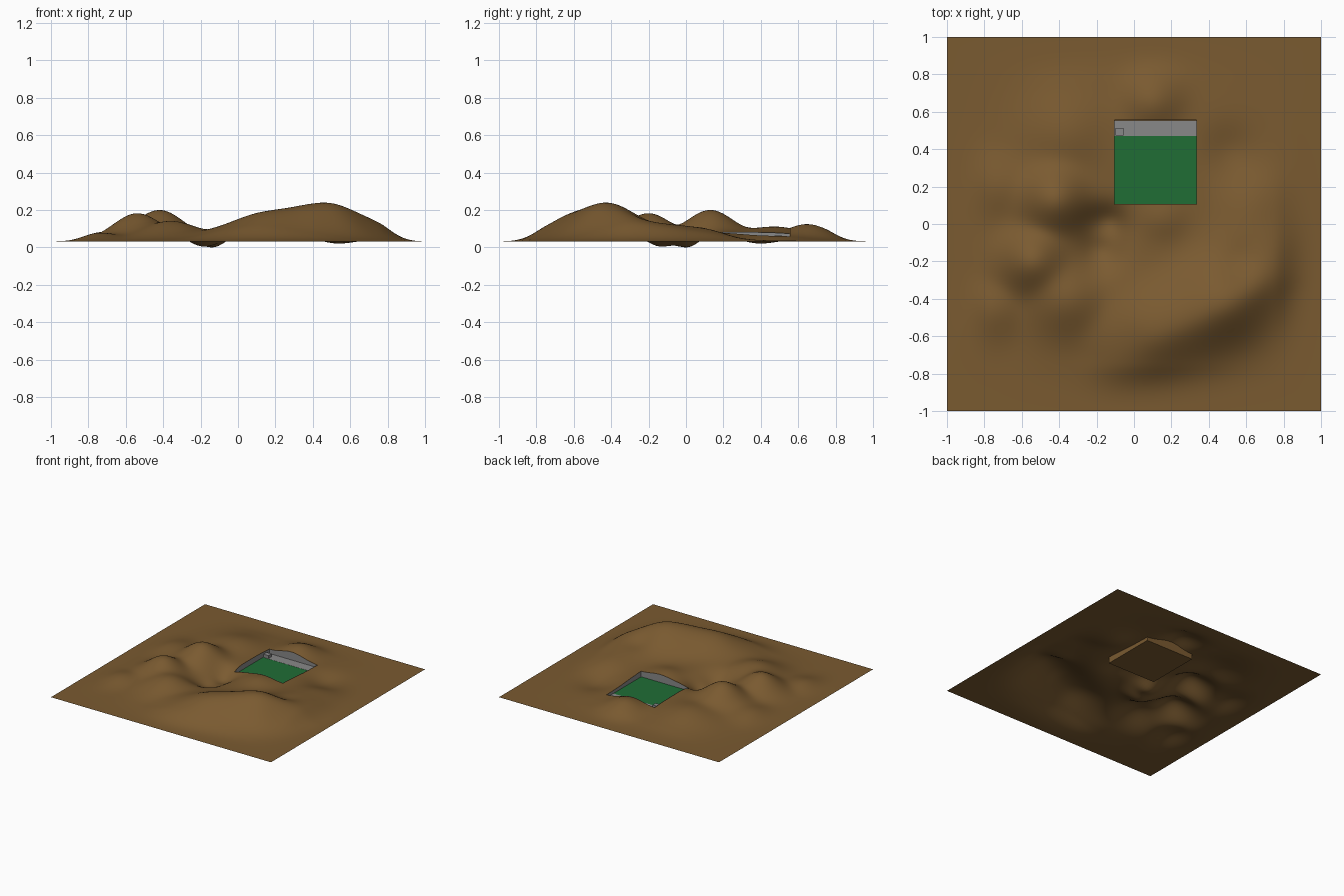
import bpy, bmesh, math

if "Cube" in bpy.data.objects:
    bpy.data.objects.remove(bpy.data.objects["Cube"])

def material(name, col):
    m = bpy.data.materials.new(name)
    m.diffuse_color = (*col, 1)
    m.use_nodes = True
    m.node_tree.nodes["Principled BSDF"].inputs["Base Color"].default_value = m.diffuse_color
    return m

BROWN = material("earth brown", (0.195, 0.103, 0.03))
GREEN = material("grass green", (0.014, 0.155, 0.036))
GREY = material("concrete grey", (0.25, 0.25, 0.25))

# pit limits, floor height and level of the flat land
X0, X1, Y0, Y1 = -0.105, 0.335, 0.105, 0.555
FLOOR, BASE = 0.035, 0.033

# hills: x, y, height, radius
HILLS = [(-0.42, 0.13, 0.165, 0.19), (-0.54, -0.2, 0.148, 0.18),
         (-0.36, -0.40, 0.105, 0.21), (-0.74, -0.45, 0.045, 0.16),
         (-0.70, 0.2, 0.05, 0.18), (0.10, 0.65, 0.09, 0.17),
         (0.16, 0.04, 0.065, 0.16), (0.62, 0.08, 0.06, 0.22),
         (-0.36, 0.48, 0.075, 0.24)]
# hollows: x, y, bottom level relative to the flat land, radius, strength
HOLLOWS = [(-0.18, -0.13, -0.028, 0.12, 1), (-0.14, 0.0, -0.033, 0.10, 1),
           (0.54, 0.40, -0.012, 0.15, 1), (0.57, -0.17, 0.06, 0.14, 0.5)]
# ridge line: x, y, height
RIDGE = [(-0.02, -0.66, 0.08), (0.14, -0.57, 0.165), (0.34, -0.49, 0.195),
         (0.48, -0.42, 0.218), (0.58, -0.31, 0.175), (0.64, -0.12, 0.09)]


def ridge(x, y):
    # blend closely spaced samples so that the ridge has no creases
    total = 0
    n = 6
    for (ax, ay, ah), (bx, by, bh) in zip(RIDGE, RIDGE[1:]):
        for k in range(n):
            t = k / n
            px, py = x - ax - t * (bx - ax), y - ay - t * (by - ay)
            r = 0.245 + 0.025 * math.tanh(py / 0.06)
            total += ((ah + (bh - ah) * t) * math.exp(-(px * px + py * py) / r ** 2)) ** 14
    return 0.88 * total ** (1 / 14)


def height(x, y):
    def bell(cx, cy, h, r):
        return h * math.exp(-((x - cx) ** 2 + (y - cy) ** 2) / r ** 2)
    up = [0.05 * math.exp(-((x * x + y * y) / 0.55) ** 2), ridge(x, y)]
    up += [bell(*b) for b in HILLS]
    z = sum(u ** 2.5 for u in up) ** 0.4
    for cx, cy, level, r, strength in HOLLOWS:
        z += (level - z) * bell(cx, cy, strength, r)
    # fade to level ground at the border
    edge = min(1, (1 - max(abs(x), abs(y))) / 0.25)
    return max(0, BASE + z * edge * edge * (3 - 2 * edge))


def steps(a, b):
    # grid lines that run exactly along the pit edges
    out = []
    for p, q in ((-1, a), (a, b), (b, 1)):
        n = round((q - p) / 0.02)
        out += [p + (q - p) * i / n for i in range(n)]
    return out + [1]


def finish(name, bm, mats):
    me = bpy.data.meshes.new(name)
    bm.to_mesh(me)
    bm.free()
    for m in mats:
        me.materials.append(m)
    ob = bpy.data.objects.new(name, me)
    bpy.context.collection.objects.link(ob)
    return ob


# terrain with a square opening
xs, ys = steps(X0, X1), steps(Y0, Y1)
bm = bmesh.new()
grid = [[bm.verts.new((x, y, height(x, y))) for x in xs] for y in ys]
for j in range(len(ys) - 1):
    for i in range(len(xs) - 1):
        cx, cy = (xs[i] + xs[i + 1]) / 2, (ys[j] + ys[j + 1]) / 2
        if X0 < cx < X1 and Y0 < cy < Y1:
            continue
        f = bm.faces.new((grid[j][i], grid[j][i + 1], grid[j + 1][i + 1], grid[j + 1][i]))
        f.smooth = True
for v in [v for v in bm.verts if not v.link_faces]:
    bm.verts.remove(v)

# earth sides under the opening, dropped from its rim
rim = [e for e in bm.edges if e.is_boundary and max(abs(c) for v in e.verts for c in v.co[:2]) < 0.9]
rim_points = [[v.co.copy() for v in e.verts] for e in rim]
ret = bmesh.ops.extrude_edge_only(bm, edges=rim)
for v in ret["geom"]:
    if isinstance(v, bmesh.types.BMVert):
        v.co.z = FLOOR - 0.004
    elif isinstance(v, bmesh.types.BMFace):
        v.smooth = False
bottom = [e for e in ret["geom"] if isinstance(e, bmesh.types.BMEdge)
          and all(abs(v.co.z - FLOOR + 0.004) < 1e-5 for v in e.verts)]
for f in bmesh.ops.contextual_create(bm, geom=bottom)["faces"]:
    f.smooth = False
for e in rim:
    e.smooth = False
finish("terrain", bm, [BROWN])

# concrete wall lining, just inside the earth sides
bm = bmesh.new()
mx, my = (X0 + X1) / 2, (Y0 + Y1) / 2
for a, b in rim_points:
    pts = []
    for p in (a, b):
        pts.append((mx + (p.x - mx) * 0.987, my + (p.y - my) * 0.987, p.z))
    (ax, ay, az), (bx, by, bz) = pts
    vs = [bm.verts.new(c) for c in ((ax, ay, FLOOR), (bx, by, FLOOR), (bx, by, bz), (ax, ay, az))]
    f = bm.faces.new(vs)
    f.normal_update()
    if f.normal.x * (mx - ax) + f.normal.y * (my - ay) < 0:
        f.normal_flip()
bmesh.ops.remove_doubles(bm, verts=bm.verts, dist=1e-5)
finish("pit_walls", bm, [GREY])


def block(name, x0, x1, y0, y1, z0, z1, mat):
    bm = bmesh.new()
    bmesh.ops.create_cube(bm, size=1)
    for v in bm.verts:
        v.co = ((x0 + x1) / 2 + v.co.x * (x1 - x0), (y0 + y1) / 2 + v.co.y * (y1 - y0),
                (z0 + z1) / 2 + v.co.z * (z1 - z0))
    return finish(name, bm, [mat])


# grass floor, paved strip along the back and a small corner block
block("grass_floor", X0 + .002, X1 - .002, Y0 + .002, 0.47, FLOOR - .002, FLOOR + .004, GREEN)
block("paved_strip", X0 + .002, X1 - .002, 0.47, Y1 - .002, FLOOR - .002, FLOOR + .005, GREY)
block("corner_block", X0 + .006, X0 + .05, 0.472, 0.512, FLOOR, FLOOR + .03, GREY)
